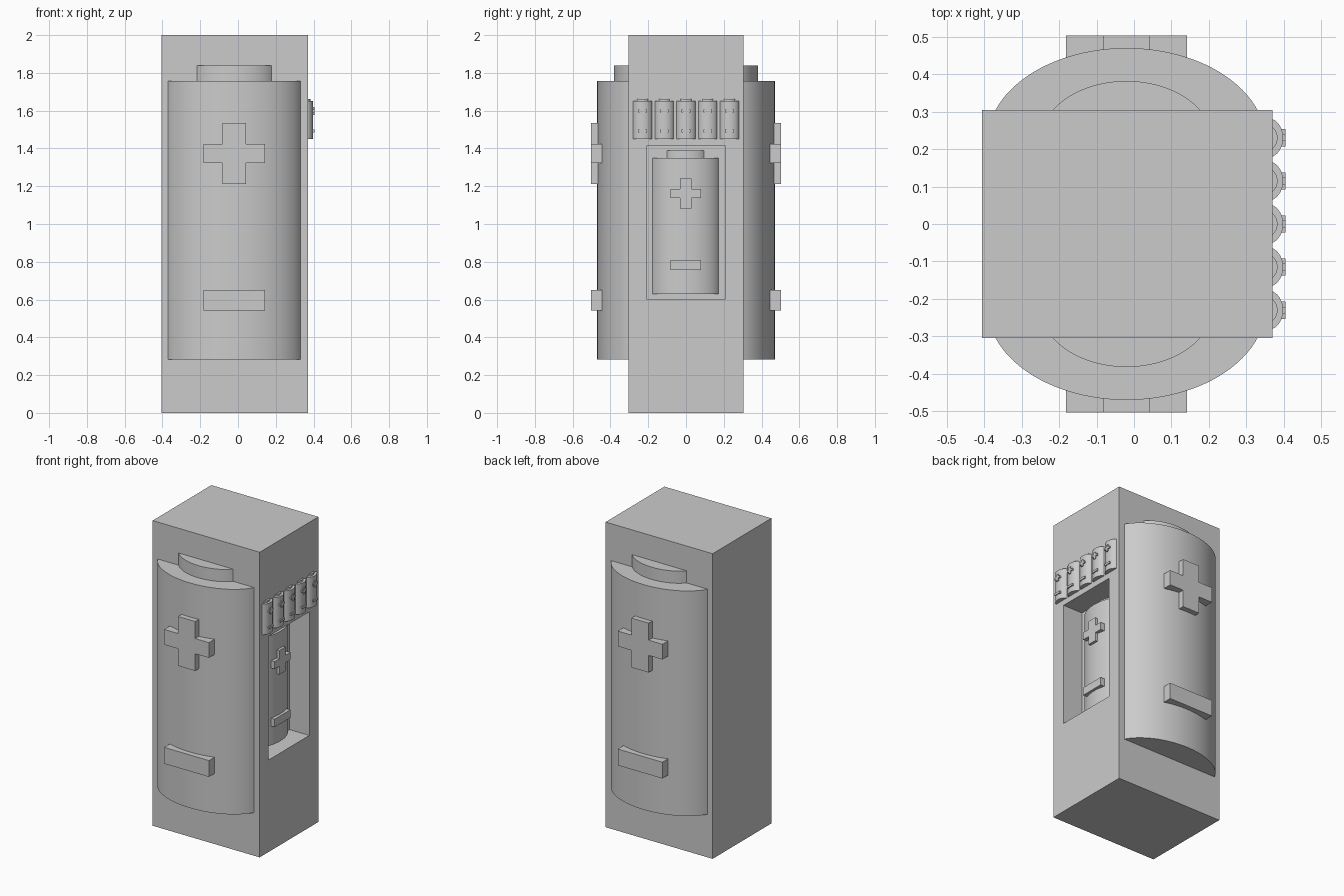
import bpy, bmesh
from math import sin, cos, asin, pi

if "Cube" in bpy.data.objects:
    bpy.data.objects.remove(bpy.data.objects["Cube"])

CX = -0.018          # cabinet centre in x
HX, HY = 0.388, 0.304
SIDE = CX + HX       # plane of the right side
RECESS = 0.143


def box(name, x0, x1, y0, y1, z0, z1):
    bpy.ops.mesh.primitive_cube_add(size=1, location=((x0 + x1) / 2, (y0 + y1) / 2, (z0 + z1) / 2))
    ob = bpy.context.object
    ob.name = name
    ob.scale = (x1 - x0, y1 - y0, z1 - z0)
    bpy.ops.object.transform_apply(location=False, rotation=False, scale=True)
    return ob


def extrude(bm, pts, direction):
    """Close a planar outline and extrude it into a solid."""
    face = bm.faces.new([bm.verts.new(p) for p in pts])
    new = bmesh.ops.extrude_face_region(bm, geom=[face], use_keep_orig=True)['geom']
    verts = [g for g in new if isinstance(g, bmesh.types.BMVert)]
    bmesh.ops.translate(bm, vec=direction, verts=verts)


def bulge(half, depth, back, n=40):
    """Elliptical arc standing proud of the plane y = 0."""
    t0 = asin(back / (depth + back))
    a, b = half / cos(t0), depth + back
    ts = [t0 + (pi - 2 * t0) * i / n for i in range(n + 1)]
    return [(a * cos(t), back - b * sin(t)) for t in ts]


def battery(name, loc, rot, scale):
    """Half-relief battery: faces -y, wall plane at y = 0, base at z = 0."""
    bm = bmesh.new()
    # body and terminal cap
    extrude(bm, [(x, y, 0) for x, y in bulge(0.35, 0.166, 0.085)], (0, 0, 1.475))
    extrude(bm, [(x, y, 1.4) for x, y in bulge(0.197, 0.078, 0.085)], (0, 0, 0.155))
    # plus sign
    l, w, h, c = 0.162, 0.062, 0.05, 1.09
    quarter = [(l, h), (w, h), (w, l)]
    plus = (quarter + [(-x, z) for x, z in reversed(quarter)]
            + [(-x, -z) for x, z in quarter] + [(x, -z) for x, z in reversed(quarter)])
    extrude(bm, [(x, -0.2, c + z) for x, z in plus], (0, 0.1, 0))
    # minus sign
    extrude(bm, [(-l, -0.2, 0.26), (l, -0.2, 0.26), (l, -0.2, 0.367), (-l, -0.2, 0.367)], (0, 0.1, 0))
    bmesh.ops.recalc_face_normals(bm, faces=bm.faces)
    me = bpy.data.meshes.new(name)
    bm.to_mesh(me)
    bm.free()
    ob = bpy.data.objects.new(name, me)
    bpy.context.collection.objects.link(ob)
    ob.location, ob.scale = loc, scale
    ob.rotation_euler = (0, 0, rot)
    bpy.ops.object.select_all(action='DESELECT')
    ob.select_set(True)
    bpy.context.view_layer.objects.active = ob
    bpy.ops.object.shade_smooth_by_angle(angle=0.5)
    return ob


# cabinet with a window recess in the right side
cabinet = box("cabinet", CX - HX, SIDE, -HY, HY, 0, 2)
cutter = box("recess_cutter", SIDE - RECESS, SIDE + 0.2, -0.21, 0.21, 0.603, 1.413)
mod = cabinet.modifiers.new("recess", 'BOOLEAN')
mod.operation, mod.solver, mod.object = 'DIFFERENCE', 'EXACT', cutter
bpy.context.view_layer.objects.active = cabinet
bpy.ops.object.modifier_apply(modifier=mod.name)
bpy.data.objects.remove(cutter)

# large batteries on front and back
battery("front_battery", (CX - 0.002, -HY, 0.283), 0, (1, 1, 1))
battery("back_battery", (CX - 0.002, HY, 0.283), pi, (1, 1, 1))

# battery inside the recess
battery("recess_battery", (SIDE - RECESS, -0.002, 0.63), pi / 2, (0.5, 0.488, 0.488))

# row of five small batteries above the recess
for i in range(5):
    battery(f"small_battery_{i + 1}", (SIDE, (i - 2) * 0.115, 1.45), pi / 2, (0.143, 0.17, 0.136))
